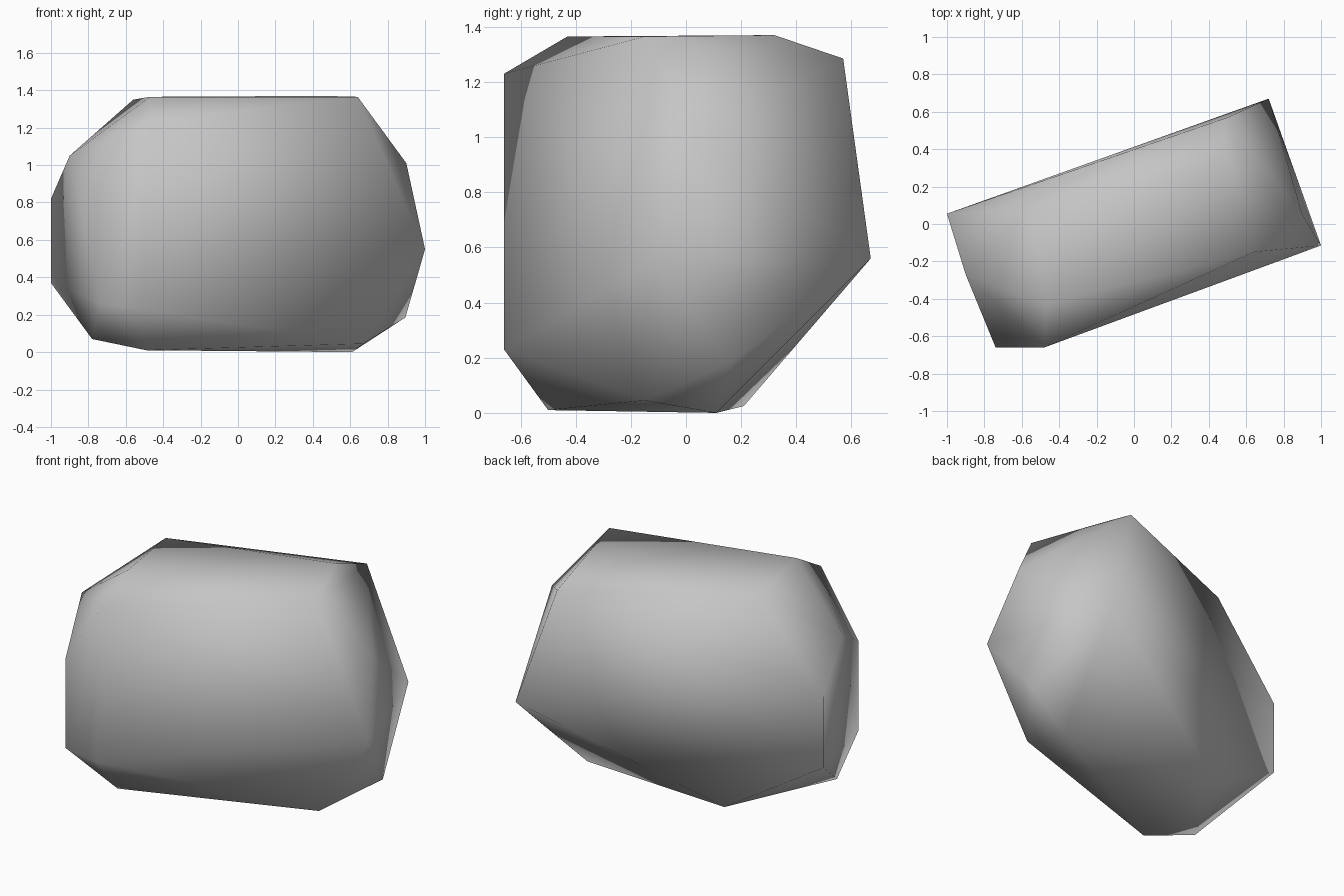
import bpy
import bmesh
from mathutils import Vector


def remove_default_cube():
    cube = bpy.data.objects.get("Cube")
    if cube is not None:
        bpy.data.objects.remove(cube, do_unlink=True)


def make_material(name, colour):
    material = bpy.data.materials.new(name)
    material.use_nodes = True
    material.diffuse_color = colour
    material.node_tree.nodes["Principled BSDF"].inputs["Base Color"].default_value = colour
    return material


def make_boulder(name, corners, material):
    # Wrap the chipped corners of the block in one closed skin
    bm = bmesh.new()
    for corner in corners:
        bm.verts.new(Vector(corner))
    hull = bmesh.ops.convex_hull(bm, input=bm.verts[:])
    loose = {item for item in hull["geom_interior"] + hull["geom_unused"]
             if isinstance(item, bmesh.types.BMVert)}
    bmesh.ops.delete(bm, geom=list(loose), context="VERTS")
    bmesh.ops.recalc_face_normals(bm, faces=bm.faces[:])
    for face in bm.faces:
        face.smooth = True
    mesh = bpy.data.meshes.new(name)
    bm.to_mesh(mesh)
    bm.free()
    mesh.materials.append(material)
    boulder = bpy.data.objects.new(name, mesh)
    bpy.context.collection.objects.link(boulder)
    return boulder


remove_default_cube()
stone_grey = make_material("stone grey", (0.56, 0.56, 0.56, 1))

# Flat crown of the rock
crown = [(-.56, .08, 1.35), (-.47, -.43, 1.365), (.64, -.15, 1.365),
         (.46, .32, 1.37)]

# Shoulders just below the crown
shoulders = [(-.48, -.66, 1.23), (.5, .57, 1.285), (-.9, -.27, 1.05),
             (.9, .05, 1.01)]

# Widest ring, where the upright edges stand
waist = [(-1, .055, .82), (-1, .055, .37), (-.74, -.66, .83),
         (-.74, -.66, .26), (-.53, -.66, .23), (1, -.115, .55),
         (.72, .67, .56)]

# Underside, tapering in towards the ground
underside = [(-.78, -.39, .07), (-.49, -.5, .01), (.67, -.15, .045),
             (.895, .165, .185), (.61, .11, 0), (-.415, .21, .025)]

make_boulder("boulder", crown + shoulders + waist + underside, stone_grey)
